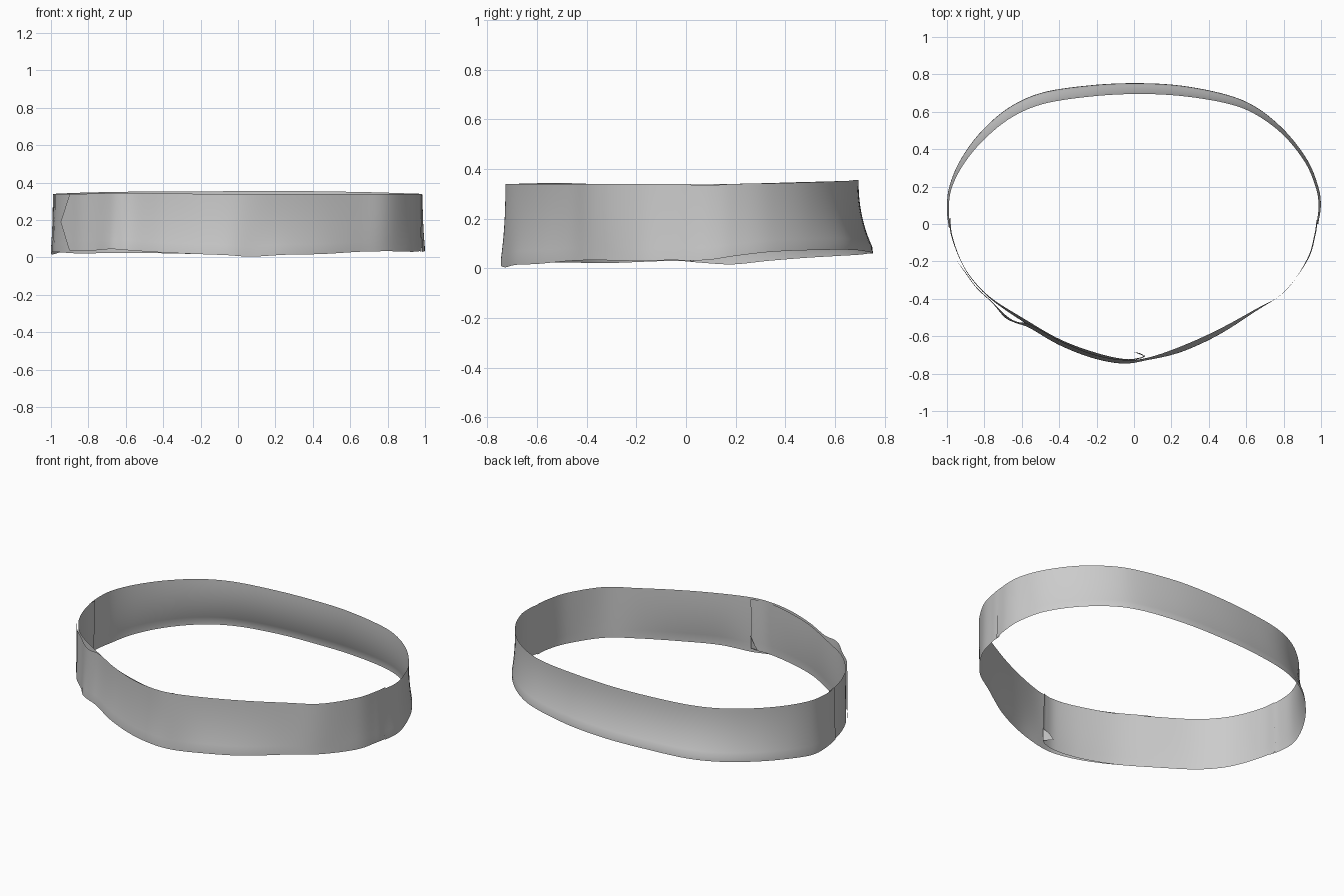
import bpy, bmesh
from mathutils import Vector

ROWS = 12      # divisions across the width of the leather
STEPS = 6      # divisions between two stations


def spline(pts, steps):
    """Smooth path through stations, any number of channels."""
    ext = [2 * pts[0] - pts[1]] + pts + [2 * pts[-1] - pts[-2]]
    out = []
    for i in range(1, len(ext) - 2):
        a, b, c, d = ext[i - 1:i + 3]
        for k in range(steps):
            t = k / steps
            out.append(0.5 * (2 * b + (c - a) * t + (2 * a - 5 * b + 4 * c - d) * t ** 2
                              + (3 * b - a - 3 * c + d) * t ** 3))
    return out + [pts[-1]]


def lean(t):
    """Cross-section: flared lower edge, nearly upright upper half."""
    s = max(0.0, (t - 0.07) / 0.93)
    return 1 - (1 - s) ** 2.2


def strap(name, stations, point=0.0):
    """Band from stations (x, y, inward lean of top edge, bottom z, top z)."""
    path = spline([Vector(s) for s in stations], STEPS)
    bm = bmesh.new()
    cols = []
    for i, p in enumerate(path):
        a, b = path[max(i - 1, 0)], path[min(i + 1, len(path) - 1)]
        tan = Vector((b[0] - a[0], b[1] - a[1], 0)).normalized()
        inward = Vector((-tan.y, tan.x, 0))
        if inward.x * p[0] + inward.y * p[1] > 0:
            inward = -inward
        col = []
        for r in range(ROWS + 1):
            t = r / ROWS
            co = Vector((p[0], p[1], p[3] + (p[4] - p[3]) * t))
            co += inward * p[2] * lean(t)
            if i == len(path) - 1:      # pointed tongue end
                co += tan * point * (1 - abs(2 * t - 1))
            col.append(bm.verts.new(co))
        cols.append(col)
    for c, d in zip(cols, cols[1:]):
        for r in range(ROWS):
            bm.faces.new((c[r], d[r], d[r + 1], c[r + 1]))
    bmesh.ops.recalc_face_normals(bm, faces=bm.faces)
    mesh = bpy.data.meshes.new(name)
    bm.to_mesh(mesh)
    bm.free()
    mesh.polygons.foreach_set("use_smooth", [True] * len(mesh.polygons))
    obj = bpy.data.objects.new(name, mesh)
    bpy.context.collection.objects.link(obj)
    return obj


# Back panel, from the right seam round the back to the left seam
strap("back_panel", [
    (0.985, 0.00, 0.008, 0.03, 0.335), (0.999, 0.10, 0.012, 0.035, 0.335),
    (0.985, 0.20, 0.014, 0.05, 0.34), (0.928, 0.34, 0.017, 0.066, 0.342),
    (0.81, 0.495, 0.022, 0.073, 0.346), (0.66, 0.62, 0.035, 0.075, 0.35),
    (0.50, 0.69, 0.045, 0.073, 0.352), (0.25, 0.74, 0.055, 0.065, 0.356),
    (0.00, 0.753, 0.058, 0.06, 0.354), (-0.25, 0.74, 0.06, 0.06, 0.353),
    (-0.50, 0.70, 0.06, 0.055, 0.352), (-0.68, 0.615, 0.052, 0.05, 0.35),
    (-0.83, 0.48, 0.04, 0.042, 0.347), (-0.935, 0.33, 0.026, 0.03, 0.343),
    (-0.99, 0.19, 0.014, 0.016, 0.34), (-1.0, 0.07, 0.01, 0.022, 0.338),
    (-0.99, -0.02, 0.008, 0.03, 0.337)])

# Outer front strap, from the right seam over the front to the pointed tongue
strap("outer_front_strap", [
    (0.982, 0.02, 0.006, 0.03, 0.34), (0.97, -0.06, 0.006, 0.033, 0.34),
    (0.93, -0.19, 0.005, 0.03, 0.34), (0.805, -0.36, -0.002, 0.033, 0.34),
    (0.65, -0.467, 0.01, 0.03, 0.34), (0.45, -0.594, 0.026, 0.018, 0.34),
    (0.25, -0.685, 0.028, 0.014, 0.34), (0.07, -0.728, 0.012, 0.004, 0.34),
    (-0.06, -0.746, 0.02, 0.012, 0.34), (-0.22, -0.717, 0.02, 0.018, 0.34),
    (-0.40, -0.647, 0.022, 0.026, 0.342), (-0.56, -0.555, 0.018, 0.036, 0.344),
    (-0.63, -0.53, 0.008, 0.042, 0.344), (-0.69, -0.50, 0.012, 0.044, 0.344),
    (-0.76, -0.42, 0.004, 0.038, 0.341), (-0.84, -0.345, 0.003, 0.038, 0.34),
    (-0.902, -0.262, 0.003, 0.038, 0.34)], point=0.082)

# Inner front strap, from the left seam, running behind the outer strap
strap("inner_front_strap", [
    (-0.99, 0.03, 0.008, 0.028, 0.338), (-0.978, -0.06, 0.006, 0.03, 0.338),
    (-0.935, -0.18, 0.003, 0.026, 0.338), (-0.875, -0.285, 0.003, 0.022, 0.338),
    (-0.77, -0.398, 0.006, 0.022, 0.338), (-0.60, -0.518, 0.016, 0.024, 0.336),
    (-0.40, -0.637, 0.02, 0.022, 0.335), (-0.20, -0.706, 0.016, 0.018, 0.335),
    (-0.05, -0.73, 0.008, 0.02, 0.335), (0.03, -0.72, 0.005, 0.025, 0.335),
    (0.06, -0.708, 0.006, 0.035, 0.335)])

# Small curled lip at the lower corner of the inner strap end
bm = bmesh.new()
lip = [bm.verts.new(v) for v in ((0.06, -0.708, 0.035), (0.0, -0.685, 0.05),
                                 (0.03, -0.69, 0.085), (0.06, -0.706, 0.11))]
bm.faces.new(lip)
mesh = bpy.data.meshes.new("curled_lip")
bm.to_mesh(mesh)
bm.free()
bpy.context.collection.objects.link(bpy.data.objects.new("curled_lip", mesh))
